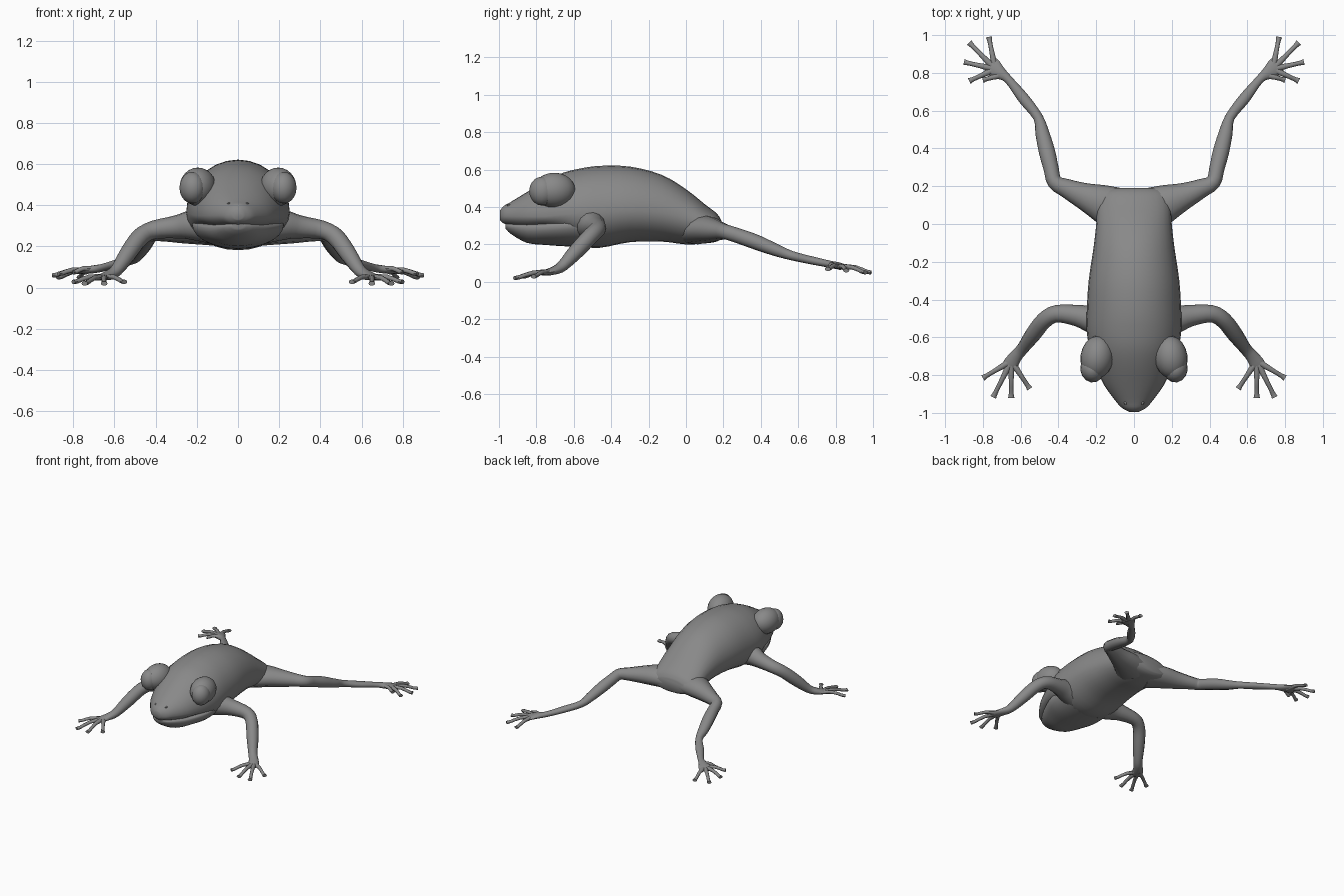
import bpy, bmesh, math
from mathutils import Vector, Matrix

if "Cube" in bpy.data.objects:
    bpy.data.objects.remove(bpy.data.objects["Cube"])

skin = bpy.data.materials.new("grey_skin")
skin.diffuse_color = (0.25, 0.25, 0.25, 1)
skin.use_nodes = True
skin.node_tree.nodes["Principled BSDF"].inputs["Base Color"].default_value = skin.diffuse_color


def finish(name, bm, mirror=False):
    bmesh.ops.recalc_face_normals(bm, faces=bm.faces)
    me = bpy.data.meshes.new(name)
    bm.to_mesh(me)
    bm.free()
    ob = bpy.data.objects.new(name, me)
    bpy.context.collection.objects.link(ob)
    me.materials.append(skin)
    if mirror:
        ob.modifiers.new("Mirror", 'MIRROR').use_mirror_merge = False
    bpy.ops.object.select_all(action='DESELECT')
    ob.select_set(True)
    bpy.context.view_layer.objects.active = ob
    bpy.ops.object.shade_smooth_by_angle(angle=math.radians(50))
    return ob


def smooth_rows(rows, steps):
    """Catmull-Rom resampling of every column."""
    out = []
    for i in range(len(rows) - 1):
        a, b, c, d = (rows[max(0, min(len(rows) - 1, i + k))] for k in (-1, 0, 1, 2))
        for s in range(steps):
            t = s / steps
            out.append([0.5 * (2 * q + (r - p) * t + (2 * p - 5 * q + 4 * r - w) * t * t
                               + (3 * q - p - 3 * r + w) * t ** 3)
                        for p, q, r, w in zip(a, b, c, d)])
    return out + [list(rows[-1])]


def skin_rings(bm, rings):
    vr = [[bm.verts.new(p) for p in ring] for ring in rings]
    n = len(vr[0])
    for a, b in zip(vr, vr[1:]):
        for j in range(n):
            bm.faces.new((a[j], a[(j + 1) % n], b[(j + 1) % n], b[j]))
    bm.faces.new(vr[0])
    bm.faces.new(vr[-1][::-1])


def hull(name, rows, n=28, steps=3):
    """Rows: y, half width, z of widest point, top z, bottom z."""
    bm = bmesh.new()
    rings = []
    for y, w, m, top, bot in smooth_rows(rows, steps):
        ring = []
        for j in range(n):
            a = 2 * math.pi * j / n
            s = math.sin(a)
            ring.append((w * math.cos(a), y, m + s * ((top - m) if s > 0 else (m - bot))))
        rings.append(ring)
    skin_rings(bm, rings)
    return finish(name, bm)


def tube(bm, rows, n=12, steps=3):
    """Rows: x, y, z, sideways radius, upright radius."""
    pts = smooth_rows(rows, steps)
    rings = []
    for i, (x, y, z, rw, rh) in enumerate(pts):
        t = (Vector(pts[min(i + 1, len(pts) - 1)][:3]) - Vector(pts[max(i - 1, 0)][:3])).normalized()
        side = t.cross(Vector((0, 0, 1))).normalized()
        up = side.cross(t)
        rings.append([Vector((x, y, z)) + side * rw * math.cos(2 * math.pi * j / n)
                      + up * rh * math.sin(2 * math.pi * j / n) for j in range(n)])
    skin_rings(bm, rings)


def ellipsoid(name, centre, radii, u=20, v=12, turn=0):
    bm = bmesh.new()
    m = Matrix.Translation(centre) @ Matrix.Rotation(turn, 4, 'Z') @ Matrix.Diagonal((*radii, 1))
    bmesh.ops.create_uvsphere(bm, u_segments=u, v_segments=v, radius=1, matrix=m)
    return finish(name, bm, True)


def digits(name, palm, tips):
    """Thin toes fanning out of a palm, slightly flared at the ends."""
    bm = bmesh.new()
    p = Vector(palm)
    for tip in tips:
        e = Vector(tip)
        k = p.lerp(e, 0.5) + Vector((0, 0, 0.012))
        k2 = p.lerp(e, 0.86)
        tube(bm, [(*p, .02, .016), (*k, .013, .012), (*k2, .012, .011), (*e, .017, .011)], 8, 2)
    return finish(name, bm, True)


# Trunk and upper head
hull("body", [
    (-.995, .025, .355, .38, .33), (-.975, .062, .35, .405, .312), (-.94, .095, .35, .425, .30),
    (-.85, .16, .35, .48, .282), (-.75, .205, .35, .54, .278), (-.66, .235, .36, .582, .25),
    (-.57, .25, .365, .605, .195), (-.46, .25, .37, .62, .182), (-.3, .24, .38, .616, .212),
    (-.13, .215, .37, .572, .215), (0, .2, .34, .495, .20), (.1, .195, .30, .415, .205),
    (.165, .18, .28, .365, .215), (.19, .13, .275, .325, .235)])

# Lower jaw under the lip
hull("lower_jaw", [
    (-.965, .03, .30, .315, .285), (-.935, .075, .295, .315, .255), (-.85, .138, .29, .32, .208),
    (-.75, .188, .295, .33, .197), (-.65, .222, .305, .34, .19), (-.52, .22, .32, .35, .185)])

# Eyes in raised sockets
ellipsoid("eye_sockets", (.195, -.705, .49), (.088, .115, .093), turn=.15)
ellipsoid("eyes", (.222, -.77, .485), (.062, .07, .077), 14, 10, -.3)
ellipsoid("nostrils", (.045, -.945, .409), (.008, .012, .006), 8, 6)

# Front legs
bm = bmesh.new()
tube(bm, [(.12, -.52, .31, .10, .10), (.22, -.505, .305, .075, .075), (.30, -.485, .295, .057, .056),
          (.41, -.475, .28, .046, .045), (.475, -.51, .245, .044, .044), (.535, -.585, .165, .042, .042),
          (.59, -.66, .085, .032, .03), (.625, -.70, .062, .034, .023), (.655, -.745, .05, .04, .016),
          (.665, -.77, .045, .028, .012)])
finish("front_legs", bm, True)
digits("front_toes", (.65, -.725, .05), [(.80, -.815, .028), (.745, -.917, .02),
                                         (.65, -.92, .02), (.552, -.872, .028)])

# Hind legs stretched backwards
bm = bmesh.new()
tube(bm, [(.06, .06, .275, .13, .075), (.17, .11, .28, .10, .072), (.27, .15, .275, .07, .06),
          (.36, .19, .27, .05, .046), (.42, .222, .264, .04, .04), (.438, .29, .242, .04, .04),
          (.46, .38, .21, .043, .04), (.485, .48, .17, .037, .033), (.508, .565, .14, .026, .025),
          (.585, .665, .116, .03, .022), (.665, .765, .095, .022, .019), (.71, .80, .088, .035, .019),
          (.755, .835, .08, .05, .014), (.775, .85, .075, .028, .01)])
finish("hind_legs", bm, True)
digits("hind_toes", (.735, .82, .08), [(.768, .99, .05), (.872, .96, .05),
                                       (.90, .857, .06), (.872, .757, .068)])
digits("hind_heel_webs", (.70, .79, .088), [(.80, .762, .075)])
